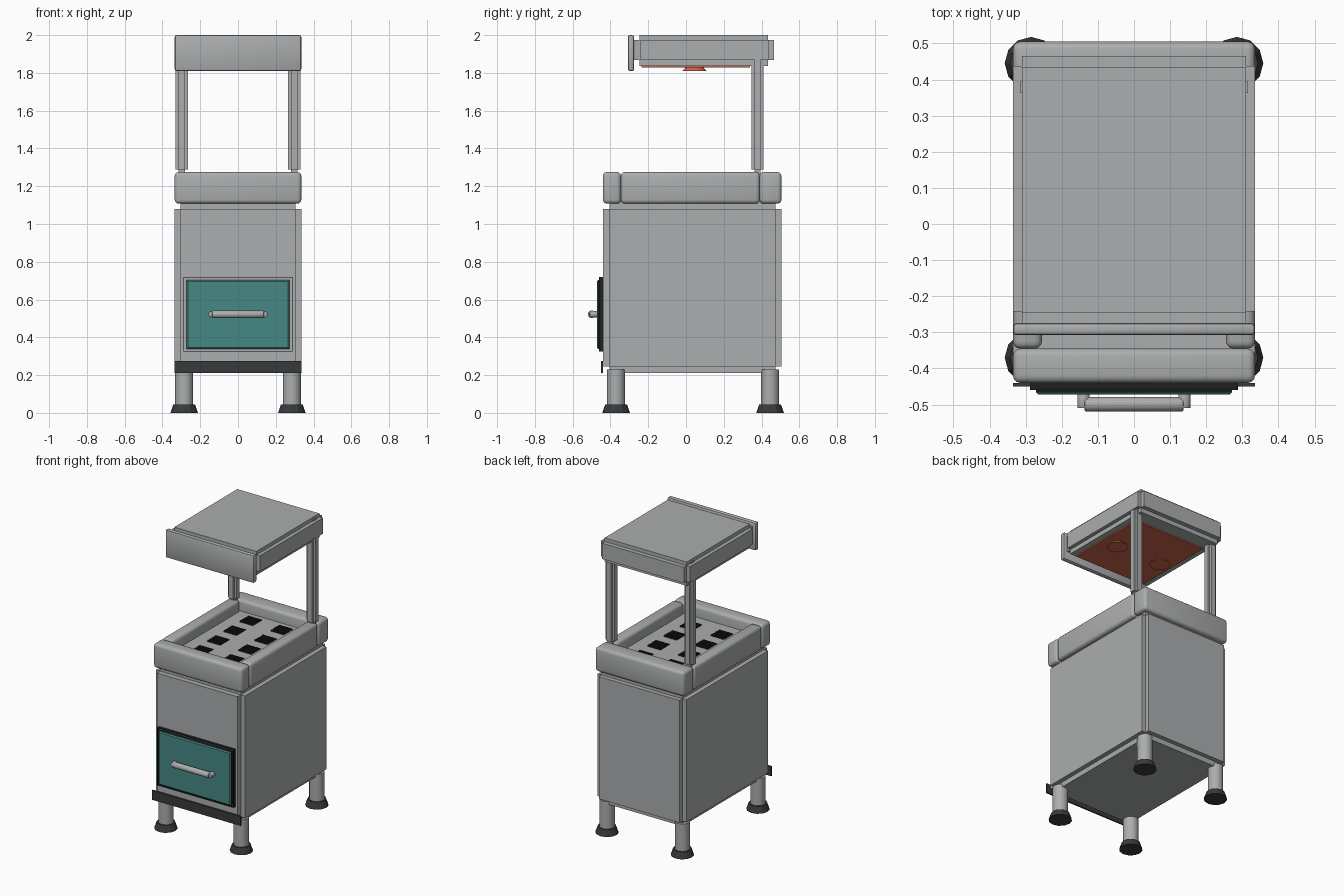
import bpy, bmesh, math
from mathutils import Vector, Matrix

cube = bpy.data.objects.get("Cube")
if cube:
    bpy.data.objects.remove(cube, do_unlink=True)


def material(name, rgb):
    m = bpy.data.materials.new(name)
    m.use_nodes = True
    m.diffuse_color = (*rgb, 1)
    m.node_tree.nodes["Principled BSDF"].inputs["Base Color"].default_value = (*rgb, 1)
    return m


STEEL = material("steel grey", (0.41, 0.42, 0.425))
TEAL = material("teal", (0.06, 0.25, 0.23))
DARK = material("dark grey", (0.04, 0.042, 0.043))
BLACK = material("black", (0.014, 0.014, 0.014))
RED = material("heater red", (0.6, 0.13, 0.07))


def finish(name, bm, mats, smooth=False):
    mesh = bpy.data.meshes.new(name)
    bm.to_mesh(mesh)
    bm.free()
    for m in mats:
        mesh.materials.append(m)
    ob = bpy.data.objects.new(name, mesh)
    bpy.context.collection.objects.link(ob)
    if smooth:
        bpy.ops.object.select_all(action="DESELECT")
        ob.select_set(True)
        bpy.context.view_layer.objects.active = ob
        bpy.ops.object.shade_smooth_by_angle(angle=math.radians(35))
    return ob


def add_box(bm, x, y, z):
    """Add a box given (min, max) ranges."""
    size = Vector((x[1] - x[0], y[1] - y[0], z[1] - z[0]))
    mid = Vector((sum(x), sum(y), sum(z))) / 2
    bmesh.ops.create_cube(bm, size=1, matrix=Matrix.Translation(mid) @ Matrix.Diagonal(size).to_4x4())


def boxes(name, ranges, mat, bevel=0, segments=1):
    bm = bmesh.new()
    for r in ranges:
        add_box(bm, *r)
    if bevel:
        bmesh.ops.bevel(bm, geom=bm.edges[:], offset=bevel, segments=segments, affect="EDGES", profile=0.5)
    return finish(name, bm, [mat], smooth=segments > 1)


def cylinder(name, start, end, r1, r2, mat, sides=24, smooth=True, bevel=0):
    a, b = Vector(start), Vector(end)
    rot = (b - a).to_track_quat("Z", "Y").to_matrix().to_4x4()
    bm = bmesh.new()
    bmesh.ops.create_cone(bm, cap_ends=True, segments=sides, radius1=r1, radius2=r2,
                          depth=(b - a).length, matrix=Matrix.Translation((a + b) / 2) @ rot)
    if bevel:
        rims = [e for e in bm.edges if any(len(f.verts) > 4 for f in e.link_faces)]
        bmesh.ops.bevel(bm, geom=rims, offset=bevel, segments=2, affect="EDGES", profile=0.5)
    return finish(name, bm, [mat], smooth)


def sym(w):
    return (-w, w)


# Cabinet: inner core with overlapping panels that leave notched corners
boxes("cabinet_core", [(sym(0.305), (-0.405, 0.475), (0.21, 1.13))], STEEL)
boxes("cabinet_side_panels", [(sym(0.335), (-0.405, 0.475), (0.245, 1.08))], STEEL)
boxes("cabinet_front_back_panels", [(sym(0.305), (-0.44, 0.505), (0.245, 1.08))], STEEL)

# Front base strip
boxes("base_strip", [(sym(0.335), (-0.45, -0.44), (0.21, 0.275))], DARK)

# Legs and feet
for side, x in (("left", 0.285), ("right", -0.285)):
    for end, y in (("front", -0.37), ("back", 0.445)):
        cylinder(f"{end}_{side}_leg", (x, y, 0.04), (x, y, 0.23), 0.048, 0.048, STEEL)
        cylinder(f"{end}_{side}_foot", (x, y, 0), (x, y, 0.044), 0.073, 0.058, DARK, 12, smooth=False)

# Drawer gasket: thin open ring around the drawer
W, LOW, HIGH, T = 0.288, 0.325, 0.72, 0.003
depth = (-0.46, -0.438)
boxes("drawer_gasket", [
    ((-W, -W + T), depth, (LOW, HIGH)), ((W - T, W), depth, (LOW, HIGH)),
    (sym(W), depth, (LOW, LOW + T)), (sym(W), depth, (HIGH - T, HIGH))], BLACK)

# Drawer front: teal face and edges, black sides
bm = bmesh.new()
add_box(bm, sym(0.272), (-0.472, -0.438), (0.338, 0.703))
front = [e for e in bm.edges if all(v.co.y < -0.45 for v in e.verts)]
bmesh.ops.bevel(bm, geom=front, offset=0.007, segments=1, affect="EDGES")
bm.normal_update()
for f in bm.faces:
    f.material_index = 0 if f.normal.y < -0.3 else 1
finish("drawer_front", bm, [TEAL, BLACK])

# Drawer handle
cylinder("handle_bar", (-0.137, -0.499, 0.522), (0.137, -0.499, 0.522), 0.02, 0.02, STEEL, bevel=0.004)
for side, x in (("left", 0.14), ("right", -0.14)):
    cylinder(f"{side}_handle_mount", (x, -0.51, 0.522), (x, -0.468, 0.522), 0.017, 0.017, STEEL, bevel=0.004)

# Rounded rim around the cooking surface
rim_z = (1.108, 1.275)
boxes("front_rim", [(sym(0.335), (-0.44, -0.345), rim_z)], STEEL, 0.02, 3)
boxes("back_rim", [(sym(0.335), (0.39, 0.505), rim_z)], STEEL, 0.02, 3)
for side, s in (("left", 1), ("right", -1)):
    boxes(f"{side}_rim", [(sorted((s * 0.255, s * 0.335)), (-0.345, 0.39), rim_z)], STEEL, 0.02, 3)

# Cooking surface with a grid of slatted vents
boxes("cooking_surface", [(sym(0.28), (-0.38, 0.42), (1.12, 1.2))], STEEL)
plates, slats = [], []
for x in (-0.117, 0.117):
    for row in range(4):
        y = -0.22 + row * 0.175
        plates.append(((x - 0.05, x + 0.05), (y - 0.05, y + 0.05), (1.195, 1.203)))
        for k in range(5):
            sy = y - 0.04 + k * 0.02
            slats.append(((x - 0.05, x + 0.05), (sy - 0.005, sy + 0.005), (1.2, 1.207)))
boxes("vent_plates", plates, BLACK)
boxes("vent_slats", slats, BLACK)

# Posts with a cross-shaped section
for side, s in (("left", 1), ("right", -1)):
    wide = sorted((s * 0.265, s * 0.331))
    narrow = sorted((s * 0.28, s * 0.315))
    boxes(f"{side}_post", [
        (wide, (0.363, 0.395), (1.288, 1.97)),
        (narrow, (0.346, 0.411), (1.288, 1.97)),
        (narrow, (0.363, 0.395), (1.26, 1.985))], STEEL)

# Hood: core with overlapping panels, and a front fascia
boxes("hood_core", [(sym(0.31), (-0.245, 0.435), (1.837, 2.0))], STEEL)
boxes("hood_side_panels", [(sym(0.335), (-0.242, 0.437), (1.867, 1.975))], STEEL)
boxes("hood_front_back_panels", [(sym(0.31), (-0.28, 0.465), (1.867, 1.975))], STEEL)
boxes("hood_fascia", [(sym(0.335), (-0.308, -0.274), (1.81, 2.0))], STEEL, 0.01, 2)

# Heater panel and lamps under the hood
boxes("heater_panel", [(sym(0.27), (-0.235, 0.34), (1.829, 1.84))], RED)
for side, x in (("left", 0.17), ("right", -0.17)):
    cylinder(f"{side}_heat_lamp", (x, 0.045, 1.81), (x, 0.045, 1.835), 0.065, 0.042, RED)
